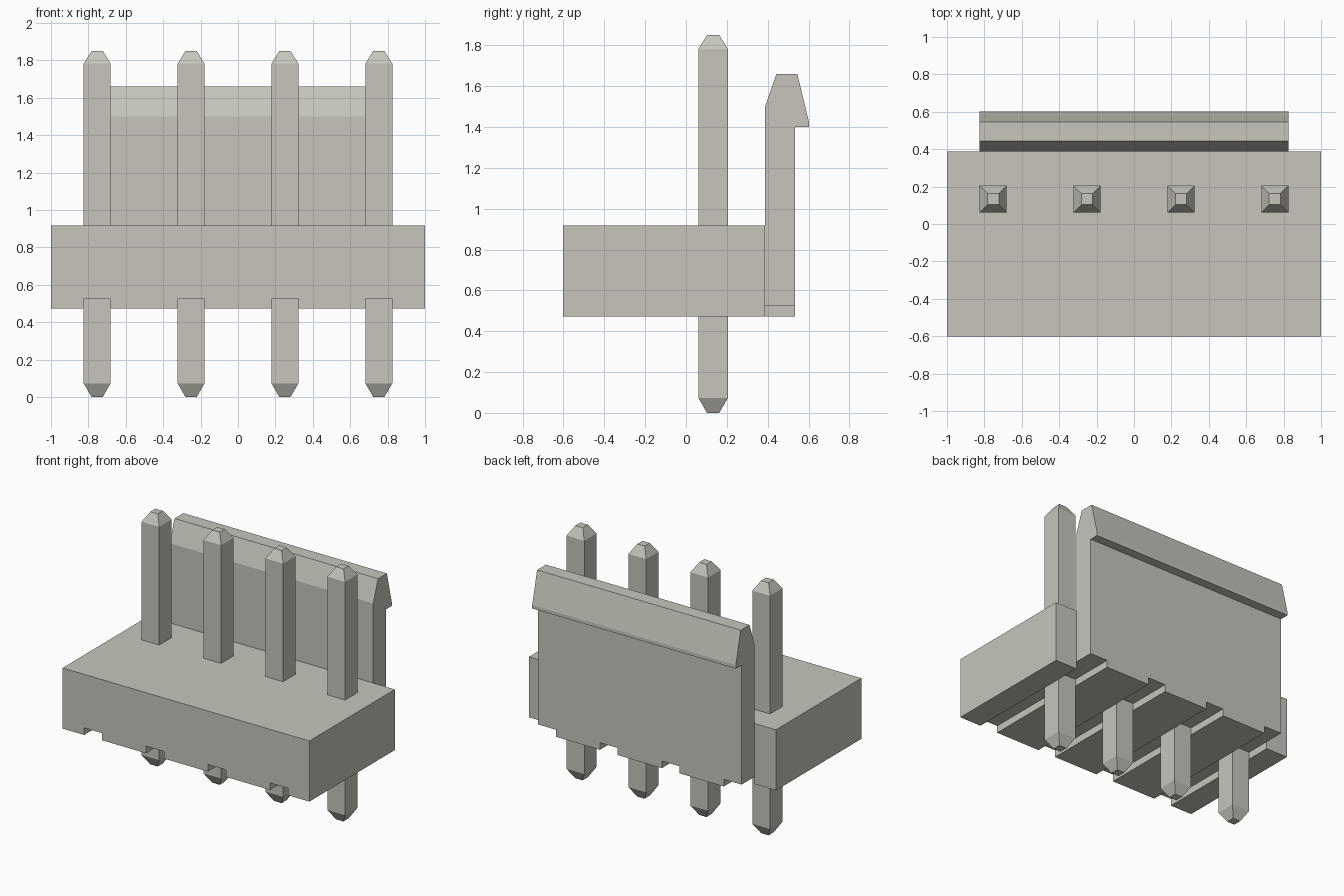
import bpy
import bmesh
from mathutils import Vector

cube = bpy.data.objects.get("Cube")
if cube:
    bpy.data.objects.remove(cube, do_unlink=True)

# One warm grey for the whole connector
GREY = (0.57, 0.56, 0.50, 1.0)
mat = bpy.data.materials.new("warm_grey")
mat.use_nodes = True
mat.diffuse_color = GREY
mat.node_tree.nodes["Principled BSDF"].inputs["Base Color"].default_value = GREY

# Shared dimensions
PIN_X = (-0.753, -0.251, 0.251, 0.753)
PIN_Y = 0.133
PIN_R = 0.072          # half width of a pin and of a groove
TIP_R = 0.03
BOTTOM, GROOVE_TOP, BODY_TOP = 0.473, 0.525, 0.917
TAB_Y = 0.387


def finish(name, bm):
    bmesh.ops.recalc_face_normals(bm, faces=bm.faces)
    mesh = bpy.data.meshes.new(name)
    bm.to_mesh(mesh)
    bm.free()
    mesh.materials.append(mat)
    obj = bpy.data.objects.new(name, mesh)
    bpy.context.collection.objects.link(obj)
    return obj


def grooved_prism(name, profile, half):
    """Extrude a (y, z) profile along x, then pull feet down between the grooves."""
    bm = bmesh.new()
    face = bm.faces.new([bm.verts.new((-half, y, z)) for y, z in profile])
    ext = bmesh.ops.extrude_face_region(bm, geom=[face], use_keep_orig=True)
    moved = [v for v in ext["geom"] if isinstance(v, bmesh.types.BMVert)]
    bmesh.ops.translate(bm, verts=moved, vec=(2 * half, 0, 0))
    bmesh.ops.recalc_face_normals(bm, faces=bm.faces)

    # Split the underside at every groove wall
    for x in PIN_X:
        for edge in (x - PIN_R, x + PIN_R):
            if abs(edge) < half - 0.001:
                bmesh.ops.bisect_plane(
                    bm, geom=bm.verts[:] + bm.edges[:] + bm.faces[:],
                    plane_co=(edge, 0, 0), plane_no=(1, 0, 0))

    # Extrude the strips that are not grooves
    feet = []
    for f in bm.faces:
        c = f.calc_center_median()
        flat = all(abs(v.co.z - GROOVE_TOP) < 0.001 for v in f.verts)
        if flat and all(abs(c.x - x) > PIN_R for x in PIN_X):
            feet.append(f)
    ext = bmesh.ops.extrude_face_region(bm, geom=feet)
    moved = [v for v in ext["geom"] if isinstance(v, bmesh.types.BMVert)]
    bmesh.ops.translate(bm, verts=moved, vec=(0, 0, BOTTOM - GROOVE_TOP))
    bmesh.ops.dissolve_limit(bm, angle_limit=0.01, verts=bm.verts[:], edges=bm.edges[:])
    return finish(name, bm)


def pin(name, x):
    """Square pin with a blunt tapered tip at both ends."""
    bm = bmesh.new()
    rings = []
    for z, r in ((0, TIP_R), (0.073, PIN_R), (1.782, PIN_R), (1.85, TIP_R)):
        rings.append([bm.verts.new(Vector((x + sx * r, PIN_Y + sy * r, z)))
                      for sx, sy in ((-1, -1), (1, -1), (1, 1), (-1, 1))])
    for low, high in zip(rings, rings[1:]):
        for i in range(4):
            j = (i + 1) % 4
            bm.faces.new((low[i], low[j], high[j], high[i]))
    bm.faces.new(rings[0])
    bm.faces.new(rings[-1])
    return finish(name, bm)


# Housing block with grooves underneath
grooved_prism("housing_base",
              [(-0.602, GROOVE_TOP), (TAB_Y, GROOVE_TOP),
               (TAB_Y, BODY_TOP), (-0.602, BODY_TOP)], 1.0)

# Locking tab with a hooked top edge
grooved_prism("locking_tab",
              [(TAB_Y, GROOVE_TOP), (0.535, GROOVE_TOP), (0.535, 1.40), (0.602, 1.40),
               (0.602, 1.425), (0.545, 1.66), (0.443, 1.66), (TAB_Y, 1.50)], 0.825)

# Contact pins
for n, px in enumerate(PIN_X, 1):
    pin(f"contact_pin_{n}", px)
